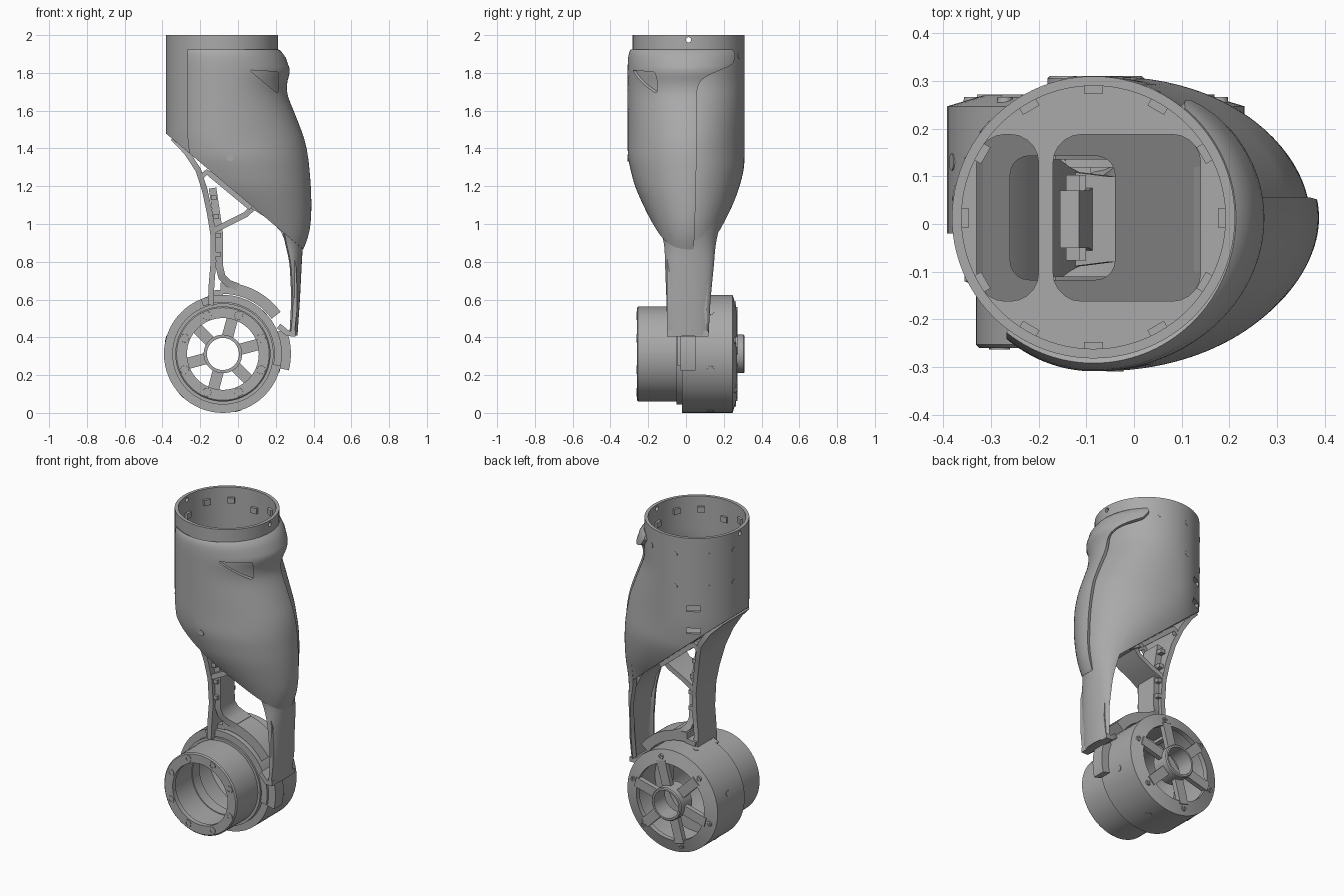
import bpy, bmesh, math
from mathutils import Vector, Matrix

if "Cube" in bpy.data.objects:
    bpy.data.objects.remove(bpy.data.objects["Cube"])

grey = bpy.data.materials.new("satin_grey")
grey.use_nodes = True
grey.diffuse_color = (0.4, 0.4, 0.4, 1)
grey.node_tree.nodes["Principled BSDF"].inputs["Base Color"].default_value = (0.4, 0.4, 0.4, 1)

CX, CY = -0.085, 0.013            # tube axis
MX, MZ = -0.08, 0.312             # motor axis
CUT_POINT, CUT_NORMAL = Vector((0.34, 0, 0.87)), Vector((-0.645, 0, -0.764))


def modify(ob, kind, **settings):
    """Apply one modifier, then mark the sharp edges afresh."""
    bpy.ops.object.select_all(action='DESELECT')
    ob.select_set(True)
    bpy.context.view_layer.objects.active = ob
    if kind:
        mod = ob.modifiers.new("step", kind)
        for key, value in settings.items():
            setattr(mod, key, value)
        bpy.ops.object.modifier_apply(modifier=mod.name)
    bpy.ops.object.shade_smooth_by_angle(angle=math.radians(32))


def finish(name, bm, thickness=0, recalc=True):
    if recalc:
        bmesh.ops.recalc_face_normals(bm, faces=bm.faces)
    mesh = bpy.data.meshes.new(name)
    bm.to_mesh(mesh)
    bm.free()
    mesh.materials.append(grey)
    ob = bpy.data.objects.new(name, mesh)
    bpy.context.collection.objects.link(ob)
    modify(ob, 'SOLIDIFY' if thickness else None, thickness=thickness)
    return ob


def cut(ob, cutter):
    modify(ob, 'BOOLEAN', operation='DIFFERENCE', object=cutter)
    bpy.data.objects.remove(cutter)


def refine(rows, step=0.02):
    """Add rows in between and round off the kinks."""
    out = []
    for a, b in zip(rows, rows[1:]):
        n = max(1, round((a[0] - b[0]) / step))
        out += [[p + (q - p) * i / n for p, q in zip(a, b)] for i in range(n)]
    out.append(list(rows[-1]))
    for _ in range(6):
        out = [out[0]] + [[b[0]] + [(p + 2 * q + r) / 4 for p, q, r in zip(a[1:], b[1:], c[1:])]
                          for a, b, c in zip(out, out[1:], out[2:])] + [out[-1]]
    return out


def loft(name, rows, steps, thickness, slant=True, cap=False):
    """Rows of (z, centre x, right x, front depth, back depth, first angle, last angle), top first."""
    closed = rows[0][6] - rows[0][5] == 360
    bm = bmesh.new()
    grid = []
    for z, cx, right, front, back, start, end in refine(rows):
        ring = []
        for j in range(steps if closed else steps + 1):
            t = math.radians(start + (end - start) * j / steps)
            c, s = math.cos(t), math.sin(t)
            x = cx + c * (right - cx if c > 0 else cx + 0.382)
            ring.append(bm.verts.new((x, CY + s * (back if s > 0 else front), z)))
        grid.append(ring)
    for a, b in zip(grid, grid[1:]):
        for j in range(steps):
            k = (j + 1) % len(a)
            bm.faces.new((a[j], b[j], b[k], a[k]))
    if slant:
        res = bmesh.ops.bisect_plane(bm, geom=bm.verts[:] + bm.edges[:] + bm.faces[:],
                                     plane_co=CUT_POINT, plane_no=CUT_NORMAL, clear_outer=True)
        if cap:
            edges = [e for e in res['geom_cut'] if isinstance(e, bmesh.types.BMEdge)]
            bmesh.ops.edgeloop_fill(bm, edges=edges)
    return finish(name, bm, thickness, recalc=cap)


def lathe(name, profile, centre=(MX, MZ), steps=64):
    """Closed (radius, y) profile spun about a y-directed axis."""
    bm = bmesh.new()
    rings = [[bm.verts.new((centre[0] + r * math.cos(math.tau * j / steps), y,
                            centre[1] + r * math.sin(math.tau * j / steps)))
              for j in range(steps)] for r, y in profile]
    for a, b in zip(rings, rings[1:] + rings[:1]):
        for j in range(steps):
            k = (j + 1) % steps
            bm.faces.new((a[j], a[k], b[k], b[j]))
    return finish(name, bm)


def ribbon(name, points, thickness):
    """Plate following (x, z, y0, y1) points."""
    bm = bmesh.new()
    rings = []
    for i, (x, z, y0, y1) in enumerate(points):
        a, b = points[max(i - 1, 0)], points[min(i + 1, len(points) - 1)]
        n = Vector((a[1] - b[1], b[0] - a[0])).normalized() * thickness / 2
        rings.append([bm.verts.new(v) for v in (
            (x + n.x, y0, z + n.y), (x + n.x, y1, z + n.y),
            (x - n.x, y1, z - n.y), (x - n.x, y0, z - n.y))])
    for a, b in zip(rings, rings[1:]):
        for j in range(4):
            bm.faces.new((a[j], a[(j + 1) % 4], b[(j + 1) % 4], b[j]))
    bm.faces.new(rings[0])
    bm.faces.new(rings[-1])
    return finish(name, bm)


def arc(name, radius, a0, a1, y0, y1, thickness):
    angles = [math.radians(a0 + (a1 - a0) * i / 16) for i in range(17)]
    return ribbon(name, [(MX + radius * math.cos(t), MZ + radius * math.sin(t), y0, y1)
                         for t in angles], thickness)


def box(name, size, matrix, bevel=0):
    bm = bmesh.new()
    bmesh.ops.create_cube(bm, size=1, matrix=Matrix.Diagonal((*size, 1)))
    if bevel:
        bmesh.ops.bevel(bm, geom=[e for e in bm.edges if abs(e.verts[0].co.z - e.verts[1].co.z) > 0.01],
                        offset=bevel, segments=5, profile=0.5, affect='EDGES')
    bm.transform(matrix)
    return finish(name, bm)


def around_tube(azimuth, radius, z):
    return (Matrix.Translation((CX, CY, z)) @ Matrix.Rotation(math.radians(azimuth), 4, 'Z')
            @ Matrix.Translation((radius, 0, 0)))


def rod(name, radius, depth, matrix, sides=16):
    bm = bmesh.new()
    bmesh.ops.create_cone(bm, cap_ends=True, segments=sides, radius1=radius, radius2=radius, depth=depth,
                          matrix=matrix @ Matrix.Rotation(math.pi / 2, 4, 'Y'))
    return finish(name, bm)


# Thigh frame: round tube on top, swelling to the right below, cut on a slant
frame = loft("thigh_frame", [row + (-128, 232) for row in (
    (2.0, CX, 0.212, 0.295, 0.297), (1.74, CX, 0.212, 0.295, 0.297), (1.6, CX, 0.275, 0.295, 0.297),
    (1.45, CX, 0.335, 0.295, 0.297), (1.3, -0.03, 0.36, 0.29, 0.297),
    (1.2, 0.02, 0.367, 0.265, 0.272), (1.1, 0.08, 0.37, 0.225, 0.235),
    (1.0, 0.15, 0.368, 0.175, 0.185), (0.9, 0.22, 0.345, 0.125, 0.145),
    (0.8, 0.24, 0.33, 0.11, 0.13))], 96, 0.02, cap=True)

# Slots, pin holes and the opening in the slanted underside
for z in (1.56, 1.42):
    cut(frame, box("slot_cutter", (0.08, 0.08, 0.035), around_tube(121, 0.29, z)))
for azimuth in (0, 180):
    cut(frame, rod("hole_cutter", 0.014, 0.1, around_tube(azimuth, 0.29, 1.975)))
cut(frame, box("underside_cutter", (0.22, 0.26, 0.36), Matrix.Translation((-0.15, CY, 1.3)), 0.04))

# Outer cover with a wrap-around cap sweeping round its upper right
cover_rows = [row[:5] + (-128, row[5]) for row in (
    (1.925, CX, 0.214, 0.305, 0.3, 50), (1.915, CX, 0.23, 0.318, 0.306, 54),
    (1.88, CX, 0.254, 0.322, 0.312, 58), (1.85, CX, 0.27, 0.322, 0.312, 57),
    (1.82, CX, 0.28, 0.322, 0.312, 34), (1.79, CX, 0.274, 0.322, 0.312, 18),
    (1.76, CX, 0.261, 0.322, 0.31, 10), (1.72, CX, 0.252, 0.322, 0.31, 8),
    (1.68, CX, 0.26, 0.322, 0.31, 8), (1.6, CX, 0.295, 0.322, 0.31, 8),
    (1.45, CX, 0.353, 0.322, 0.31, 8), (1.35, -0.05, 0.373, 0.322, 0.31, 8),
    (1.2, 0.02, 0.386, 0.285, 0.28, 8), (1.1, 0.08, 0.389, 0.24, 0.24, 9),
    (1.0, 0.15, 0.386, 0.19, 0.19, 10), (0.92, 0.2, 0.37, 0.15, 0.15, 12),
    (0.82, 0.24, 0.325, 0.11, 0.12, 12))]
cover = loft("front_cover", cover_rows, 64, 0.02)

# Triangular recess in the cover, with a floor
bm = bmesh.new()
corners = [(0.06, 1.815), (0.215, 1.805), (0.21, 1.69)]
near = [bm.verts.new((x, -0.4, z)) for x, z in corners]
far = [bm.verts.new((x, -0.04, z)) for x, z in corners]
bm.faces.new(near)
bm.faces.new(far)
for i in range(3):
    k = (i + 1) % 3
    bm.faces.new((near[i], near[k], far[k], far[i]))
bmesh.ops.bevel(bm, geom=[e for e in bm.edges if abs(e.verts[0].co.y - e.verts[1].co.y) > 0.1],
                offset=0.012, segments=3, profile=0.5, affect='EDGES')
cut(cover, finish("triangle_cutter", bm))
loft("recess_floor", [(z, cx, right - 0.013, front - 0.013, back, -72, -14)
                      for z, cx, right, front, back, start, end in cover_rows[3:9]], 24, 0.005)

# Inner bulkhead with two rounded openings
bulkhead = rod("bulkhead", 0.284, 0.03, Matrix.Translation((CX, CY, 1.6))
               @ Matrix.Rotation(math.pi / 2, 4, 'Y'), 64)
for x0, x1 in ((-0.33, -0.2), (-0.17, 0.14)):
    cut(bulkhead, box("opening_cutter", (x1 - x0, 0.35, 0.2), Matrix.Translation(((x0 + x1) / 2, CY, 1.6)), 0.06))

# Locking lugs and screws on the tube
for i in range(12):
    box("tube_lug", (0.02, 0.04, 0.035), around_tube(i * 30, 0.271, 1.92 if i % 3 else 1.88))
for azimuth in (65, 100, 140, 170):
    for z in (1.89, 1.69):
        rod("tube_screw", 0.016, 0.012, around_tube(azimuth, 0.293, z))
rod("cover_screw", 0.018, 0.012, Matrix.Translation((-0.04, -0.304, 1.35)) @ Matrix.Rotation(math.pi / 2, 4, 'Z'))

# Right strut: a curved channel flowing out of the frame
loft("right_strut", [(1.08, 0.1, 0.364, 0.21, 0.225, -60, 60), (1.0, 0.165, 0.364, 0.172, 0.182, -65, 65),
                     (0.9, 0.24, 0.344, 0.128, 0.145, -80, 80), (0.8, 0.275, 0.338, 0.125, 0.137, -85, 85),
                     (0.6, 0.288, 0.328, 0.117, 0.117, -85, 85), (0.41, 0.28, 0.315, 0.112, 0.107, -85, 85)],
     32, 0.026, slant=False)
ribbon("right_strut_foot", [(0.305, 0.42, -0.1, 0.12), (0.265, 0.42, -0.1, 0.12), (0.215, 0.46, -0.09, 0.1)], 0.03)
ribbon("strut_fillet", [(0.04, 1.11, -0.1, 0.12), (0.11, 1.07, -0.1, 0.12), (0.18, 1.025, -0.1, 0.12),
                        (0.235, 0.965, -0.1, 0.12), (0.275, 0.88, -0.1, 0.12), (0.3, 0.76, -0.1, 0.12),
                        (0.303, 0.55, -0.1, 0.11), (0.29, 0.43, -0.1, 0.11)], 0.02)

# Left strut, lips of the underside opening, brace and cable channel
ribbon("left_strut", [(-0.345, 1.455, -0.12, 0.14), (-0.272, 1.38, -0.15, 0.17), (-0.21, 1.285, -0.15, 0.17),
                      (-0.176, 1.18, -0.12, 0.14), (-0.15, 1.06, -0.1, 0.12), (-0.132, 0.95, -0.09, 0.11),
                      (-0.13, 0.8, -0.08, 0.1), (-0.14, 0.68, -0.08, 0.1), (-0.145, 0.57, -0.08, 0.12)], 0.03)
for y in (-0.135, 0.135):
    ribbon("underside_lip", [(-0.195, 1.25, y, y + 0.025), (-0.165, 1.275, y, y + 0.025),
                             (-0.13, 1.25, y, y + 0.025), (0.07, 1.085, y, y + 0.025)], 0.03)
ribbon("cross_brace", [(-0.13, 0.965, -0.09, 0.11), (-0.05, 1.005, -0.08, 0.1), (0.04, 1.05, -0.08, 0.1),
                       (0.09, 1.095, -0.09, 0.11)], 0.03)
ribbon("cable_channel", [(-0.135, 1.19, -0.05, 0.07), (-0.115, 1.06, -0.05, 0.07), (-0.1, 0.95, -0.06, 0.08),
                         (-0.098, 0.77, -0.06, 0.08), (-0.085, 0.72, -0.05, 0.1), (-0.05, 0.685, -0.03, 0.12),
                         (0.0, 0.665, -0.02, 0.12)], 0.04)
for z in (0.84, 0.94, 1.04, 1.14):
    box("cable_clip", (0.03, 0.18, 0.025), Matrix.Translation((-0.105 - max(z - 0.95, 0) * 0.12, CY, z)))

# Clamps over the motor
arc("motor_saddle", 0.348, 92, 36, -0.02, 0.12, 0.06)
arc("motor_saddle_end", 0.325, 102, 90, -0.02, 0.12, 0.03)
arc("motor_clamp_rim", 0.293, 112, -12, -0.045, -0.018, 0.04)
arc("motor_side_tab", 0.335, 22, -14, -0.03, 0.05, 0.05)

# Motor: wide rear drum, narrow front sleeve, spoked and slightly conical back
lathe("motor_drum", [(0.2, -0.02), (0.312, -0.02), (0.312, 0.247), (0.235, 0.27),
                     (0.235, 0.24), (0.28, 0.22), (0.28, 0.02), (0.2, 0.02)])
lathe("motor_collar", [(0.2, -0.05), (0.268, -0.05), (0.268, -0.015), (0.2, -0.015)])
lathe("front_sleeve", [(0.19, -0.26), (0.245, -0.26), (0.252, -0.253), (0.252, -0.01), (0.205, -0.01),
                       (0.205, -0.23), (0.19, -0.23)])
lathe("rear_hub", [(0.085, 0.2), (0.102, 0.2), (0.102, 0.305), (0.096, 0.311), (0.085, 0.311)])
for i in range(6):
    turn = Matrix.Translation((MX, 0.257, MZ)) @ Matrix.Rotation(math.radians(45 + 60 * i), 4, 'Y')
    box("rear_spoke", (0.16, 0.03, 0.06), turn @ Matrix.Translation((0.17, 0, 0)))

# Bolt rings
for i in range(8):
    t = math.radians(22.5 + 45 * i)
    lathe("front_bolt", [(0.012, -0.263), (0.022, -0.263), (0.024, -0.25), (0.012, -0.25)],
          (MX + 0.219 * math.cos(t), MZ + 0.219 * math.sin(t)), 16)
for i in range(6):
    t = math.radians(15 + 60 * i)
    lathe("rear_bolt", [(0.008, 0.266), (0.016, 0.266), (0.018, 0.245), (0.008, 0.245)],
          (MX + 0.27 * math.cos(t), MZ + 0.27 * math.sin(t)), 16)
    rod("drum_screw", 0.018, 0.012, Matrix.Translation((MX, 0.13, MZ))
        @ Matrix.Rotation(t, 4, 'Y') @ Matrix.Translation((0.308, 0, 0)))
